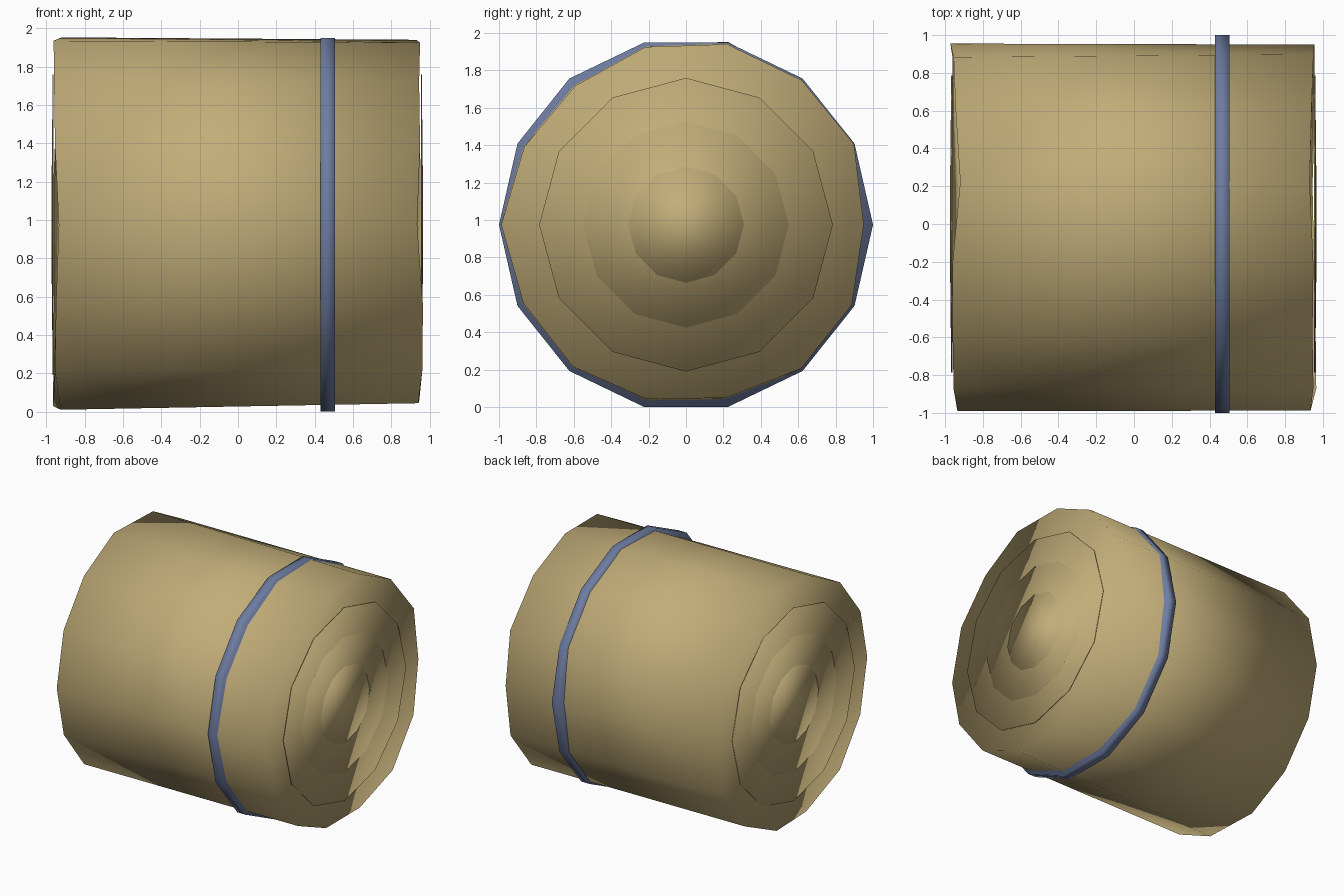
import bpy, bmesh, math

if "Cube" in bpy.data.objects:
    bpy.data.objects.remove(bpy.data.objects["Cube"])

CZ = 0.975  # height of the bale axis


def material(name, rgb):
    m = bpy.data.materials.new(name)
    m.diffuse_color = (*rgb, 1)
    m.use_nodes = True
    m.node_tree.nodes["Principled BSDF"].inputs["Base Color"].default_value = m.diffuse_color
    return m


STRAW = material("straw", (0.54, 0.42, 0.19))
TWINE = material("blue_twine", (0.155, 0.205, 0.36))


def drum(name, left, right, mat):
    """Closed smooth drum along x; left/right are lists of (x, radius) around the rim."""
    bm = bmesh.new()
    n = len(left)
    rims = []
    for rim in (left, right):
        rims.append([bm.verts.new((x, r * math.cos(2 * math.pi * k / n),
                                   CZ + r * math.sin(2 * math.pi * k / n)))
                     for k, (x, r) in enumerate(rim)])
    a, b = rims
    for k in range(n):
        j = (k + 1) % n
        bm.faces.new((a[k], a[j], b[j], b[k]))
    bm.faces.new(a)
    bm.faces.new(b)
    bmesh.ops.recalc_face_normals(bm, faces=bm.faces)
    for f in bm.faces:
        f.smooth = True
    mesh = bpy.data.meshes.new(name)
    bm.to_mesh(mesh)
    bm.free()
    mesh.materials.append(mat)
    ob = bpy.data.objects.new(name, mesh)
    bpy.context.collection.objects.link(ob)
    return ob


# Slightly lumpy straw body
left_r = [.955, .98, .98, 1.003, .985, .97, .97, .99, .975, .98, .99, .97, .975, .97]
left_x = [-.972, -.955, -.945, -.92, -.962, -.96, -.955, -.935, -.95, -.955, -.925, -.965, -.955, -.96]
right_r = [.95, .997, .99, .99, .975, .95, .96, .988, .965, .97, .955, .95, .985, .985]
right_x = [.955, .95, .94, .93, .95, .945, .95, .935, .965, .962, .94, .945, .96, .955]
drum("bale_body", list(zip(left_x, left_r)), list(zip(right_x, right_r)), STRAW)

# Twine band
drum("twine_band", [(0.43, 1.0)] * 14, [(0.505, 1.0)] * 14, TWINE)

# Concentric rolled layers on both ends
for side, label in ((-1, "left"), (1, "right")):
    base = 0.962 if side < 0 else 0.954
    for i, r in enumerate((0.785, 0.55, 0.31)):
        outer = base + 0.006 + 0.003 * i
        lo, hi = sorted((side * base, side * outer))
        drum(f"{label}_layer_{i + 1}", [(lo, r)] * 12, [(hi, r)] * 12, STRAW)
